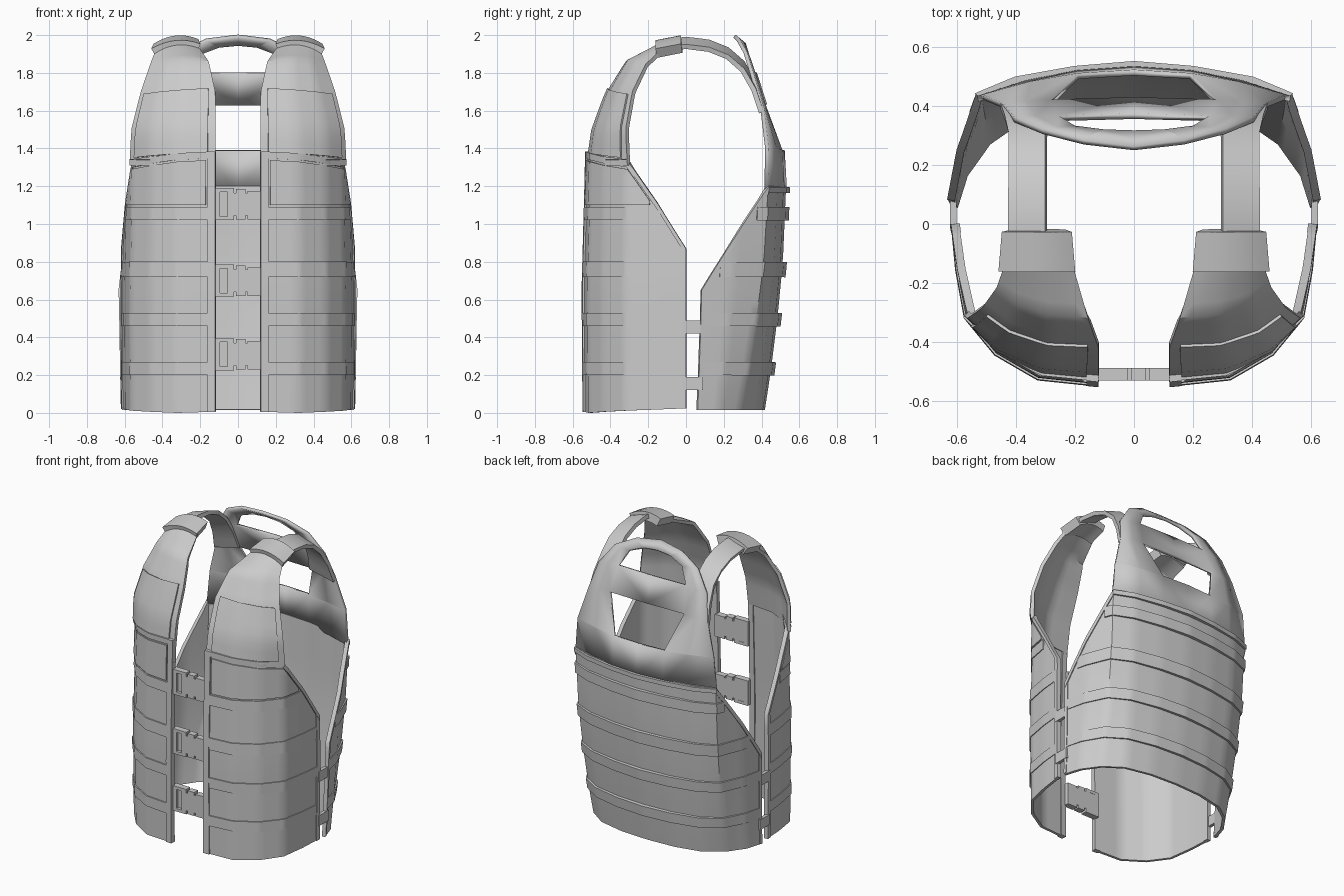
import bpy, bmesh, math
from mathutils import Vector

if "Cube" in bpy.data.objects:
    bpy.data.objects.remove(bpy.data.objects["Cube"])

grey = bpy.data.materials.new("light_grey_fabric")
grey.use_nodes = True
COLOR = (0.6, 0.6, 0.6, 1)
grey.diffuse_color = COLOR
grey.node_tree.nodes["Principled BSDF"].inputs["Base Color"].default_value = COLOR


def interp(t, pairs):
    for (a, va), (b, vb) in zip(pairs, pairs[1:]):
        if t <= b:
            return va + (vb - va) * max(0, (t - a) / (b - a))
    return pairs[-1][1]


def knots(values):
    return list(enumerate(values))


def finish(name, bm, angle=35):
    bmesh.ops.remove_doubles(bm, verts=bm.verts, dist=0.0005)
    bmesh.ops.recalc_face_normals(bm, faces=bm.faces)
    me = bpy.data.meshes.new(name)
    bm.to_mesh(me)
    bm.free()
    me.materials.append(grey)
    ob = bpy.data.objects.new(name, me)
    bpy.context.collection.objects.link(ob)
    bpy.ops.object.select_all(action='DESELECT')
    ob.select_set(True)
    bpy.context.view_layer.objects.active = ob
    bpy.ops.object.shade_smooth_by_angle(angle=math.radians(angle))
    return ob


def const(c):
    return lambda u: c


def lifted(surf, u, v, off):
    e = 0.04
    p = surf(u, v)
    n = (surf(u + e, v) - surf(u - e, v)).cross(surf(u, v + e) - surf(u, v - e)).normalized()
    if n.dot(Vector((p.x, p.y, (p.z - 1) * 0.5))) < 0:
        n = -n
    return p + n * off


def slab(name, surf, us, lo, hi, outer, inner, rows=6, sx=1):
    """Closed plate lying on a surface, between the lines lo(u) and hi(u)."""
    bm = bmesh.new()
    layers = []
    for off in (outer, const(inner)):
        grid = []
        for u in us:
            line = []
            for j in range(rows + 1):
                v = lo(u) + (hi(u) - lo(u)) * j / rows
                p = lifted(surf, u, v, off(u))
                line.append(bm.verts.new((p.x * sx, p.y, p.z)))
            grid.append(line)
        layers.append(grid)
        for a, b in zip(grid, grid[1:]):
            for j in range(rows):
                bm.faces.new((a[j], b[j], b[j + 1], a[j + 1]))
    rims = [[c[0] for c in g] + g[-1][1:] + [c[-1] for c in g[-2::-1]] + g[0][-2:0:-1] for g in layers]
    for k in range(len(rims[0])):
        bm.faces.new((rims[0][k - 1], rims[0][k], rims[1][k], rims[1][k - 1]))
    return finish(name, bm)


def steps(a, b, d=0.25):
    n = max(1, round((b - a) / d))
    return [a + (b - a) * k / n for k in range(n + 1)]


def box_into(bm, x0, x1, y0, y1, z0, z1):
    r = bmesh.ops.create_cube(bm, size=1)
    for v in r["verts"]:
        v.co = ((x0 + x1) / 2 + v.co.x * (x1 - x0), (y0 + y1) / 2 + v.co.y * (y1 - y0),
                (z0 + z1) / 2 + v.co.z * (z1 - z0))


# Body surfaces: u runs from the centre to the side seam, v is height
FX, FY = knots([.12, .32, .46, .56, .59, .605]), knots([-.53, -.51, -.43, -.31, -.15, 0])
# Back section at the hem and at the chest
HEM_X, HEM_Y = knots([0, .2, .38, .5, .58, .615]), knots([.415, .405, .365, .28, .17, .06])
TOP_X, TOP_Y = knots([0, .2, .4, .53, .595, .63]), knots([.53, .517, .485, .435, .26, .09])


def front_surf(u, z):
    s = interp(z, [(0, 1.015), (.65, 1.025), (1.33, .99)])
    x = .12 + (interp(u, FX) - .12) * s
    return Vector((x, interp(u, FY) * s, z))


def back_surf(u, z):
    a = abs(u)
    t = interp(z, [(0, 0), (.2, .27), (.5, .6), (.8, .85), (1.2, 1)])
    x = interp(a, HEM_X) * (1 - t) + interp(a, TOP_X) * t
    y = interp(a, HEM_Y) * (1 - t) + interp(a, TOP_Y) * t
    return Vector((math.copysign(x, u), y, z))


def front_top(u):
    return interp(u, knots([1.385, 1.375, 1.355, 1.335, 1.11, .87]))


def back_top(u):
    return interp(abs(u), knots([1.2, 1.2, 1.2, 1.2, .92, .65]))


def front_bottom(u):
    return .006 * abs(u - 1)


# Shoulder flap: u across, v along from the chest to the shoulder
FLAP_IN = [(.12, -.525, 1.3), (.12, -.495, 1.5), (.12, -.42, 1.7), (.155, -.32, 1.86), (.21, -.13, 1.94)]
FLAP_OUT = [(.575, -.31, 1.3), (.565, -.32, 1.5), (.515, -.285, 1.7), (.465, -.215, 1.845), (.435, -.13, 1.925)]


def flap_surf(u, v):
    a, b = (Vector([interp(v, knots([p[k] for p in side])) for k in range(3)])
            for side in (FLAP_IN, FLAP_OUT))
    tx = interp(u, knots([0, .44, .76, 1]))
    ty = interp(u, knots([0, .1, .46, 1]))
    crown = interp(v, [(2, 0), (4, .03)]) * 4 * tx * (1 - tx)
    return Vector((a.x + (b.x - a.x) * tx, a.y + (b.y - a.y) * ty, a.z + (b.z - a.z) * tx + crown))


# Shoulder strap path, as y and z
STRAP = [(-.12, 1.945), (0, 1.96), (.12, 1.945), (.22, 1.905), (.3, 1.835), (.36, 1.73), (.4, 1.61)]


def strap_surf(u, v):
    half = .062 + interp(v, [(4, 0), (6, .03)])
    return Vector((.36 + u * half, interp(v, knots([p[0] for p in STRAP])),
                   interp(v, knots([p[1] for p in STRAP])) - .02 * u))


def loop_surf(u, v):
    half = .125 - .012 * v
    return Vector((.328 + u * half, -.16 + .135 * v, 1.96 + .026 * v - .03 * u * u - .012 * u))


BANDS = [(.2, .27), (.46, .53), (.72, .8), (1.02, 1.09)]

for side, sx in (("left", 1), ("right", -1)):
    # Front panel with edging, chest pouch and webbing
    slab(side + "_front_panel", front_surf, steps(0, 5), front_bottom, front_top, const(0), -.018, 10, sx)
    slab(side + "_front_opening_trim", front_surf, steps(0, .2, .1), front_bottom, front_top,
         const(.01), -.024, 10, sx)
    slab(side + "_front_seam_trim", front_surf, steps(4.8, 5, .1), front_bottom, front_top,
         const(.006), -.022, 8, sx)
    slab(side + "_front_top_trim", front_surf, steps(.2, 5), lambda u: front_top(u) - .035, front_top,
         const(.008), -.02, 1, sx)
    slab(side + "_chest_pouch", front_surf, steps(.25, 3.75), const(1.1),
         lambda u: front_top(u) - .045, const(.009), 0, 4, sx)
    for k, (lo, hi) in enumerate(BANDS):
        us = [u for u in steps(.2, 4.9, .1) if front_top(u) > hi + .02]
        slab(f"{side}_front_webbing_{k}", front_surf, us, const(lo), const(hi),
             lambda u: .009 - .001 * u, 0, 1, sx)

    # Shoulder flap with its hem and raised chest plate
    slab(side + "_shoulder_flap", flap_surf, steps(0, 3), const(.05), const(4), const(0), -.022, 16, sx)
    slab(side + "_chest_plate", flap_surf, steps(.2, 2.75), lambda u: .42 - .06 * u,
         lambda u: 2.1 - .06 * u, const(.01), 0, 6, sx)
    slab(side + "_flap_hem", flap_surf, steps(0, 3), const(.2), lambda u: .42 - .07 * u,
         const(.006), 0, 1, sx)

    # Shoulder strap running to the back yoke, with a loop around it
    slab(side + "_shoulder_strap", strap_surf, steps(-1, 1, 1), const(0), const(6), const(.012), -.014, 12, sx)
    slab(side + "_strap_loop", loop_surf, steps(-1, 1), const(0), const(1), const(.012), -.045, 1, sx)

    # Side connectors between the front and the back
    bm = bmesh.new()
    for z in (.12, .42):
        box_into(bm, sx * .612 - .011, sx * .612 + .011, -.015, .09, z, z + .07)
    finish(side + "_side_connectors", bm)

    # Back edging
    slab(side + "_back_seam_trim", back_surf, steps(4.85, 5, .05), const(.02), back_top,
         const(.005), -.02, 8, sx)
    slab(side + "_back_slope_trim", back_surf, steps(3, 5), lambda u: back_top(u) - .04, back_top,
         const(.007), -.02, 1, sx)

# Back panel and webbing
slab("back_panel", back_surf, steps(-5, 5), const(.015), back_top, const(0), -.02, 10)
for k, (lo, hi) in enumerate(BANDS + [(1.165, 1.195)]):
    us = [u for u in steps(-4.9, 4.9, .1) if back_top(u) > hi + .004]
    slab(f"back_webbing_{k}", back_surf, us, const(lo), const(hi), lambda u: .022 - .0038 * abs(u), 0, 1)

# Back yoke with a window and an arched carrying handle
HOLE = [(.19, 1.17), (.19, 1.39), (.28, 1.63), (.255, 1.8), (.2, 1.9), (.1, 1.94), (0, 1.95)]
EDGE = [(.53, 1.17), (.51, 1.4), (.445, 1.62), (.405, 1.78), (.31, 1.91), (.17, 1.975), (0, 1.995)]


def yoke_point(p, sx):
    x, z = p
    y = interp(z, [(1.17, .525), (1.4, .512), (1.63, .42), (1.8, .365), (1.95, .31), (2, .25)])
    return (x * sx, y - x * x * interp(z, [(1.2, .36), (1.4, .32), (1.63, .1), (2, .12)]), z)


bm = bmesh.new()
for sx in (1, -1):
    def quad(*pts):
        bm.faces.new([bm.verts.new(yoke_point(p, sx)) for p in pts])
    mids = [((h[0] + e[0]) / 2, (h[1] + e[1]) / 2) for h, e in zip(HOLE, EDGE)]
    for k in range(len(HOLE) - 1):
        quad(HOLE[k], mids[k], mids[k + 1], HOLE[k + 1])
        quad(mids[k], EDGE[k], EDGE[k + 1], mids[k + 1])
    for k in (0, 2):
        quad((0, HOLE[k][1]), HOLE[k], HOLE[k + 1], (0, HOLE[k + 1][1]))
yoke = finish("back_yoke", bm, 12)
mod = yoke.modifiers.new("thickness", 'SOLIDIFY')
mod.thickness = .02
mod.offset = 0

# Front buckles: slotted frame, link, clip body and prong tab
for k, z in enumerate((.31, .7, 1.105)):
    bm = bmesh.new()
    for x0, x1, h0, h1 in ((-.125, -.095, -.085, .085), (-.055, -.02, -.085, .085),
                           (-.1, -.05, .065, .085), (-.1, -.05, -.085, -.065),
                           (-.03, .055, -.06, .06), (-.01, .04, -.08, .08), (.05, .125, -.08, .07)):
        box_into(bm, x0, x1, -.53, -.488, z + h0, z + h1)
    box_into(bm, -.1, -.05, -.51, -.49, z - .07, z + .07)
    finish(f"front_buckle_{k}", bm)
